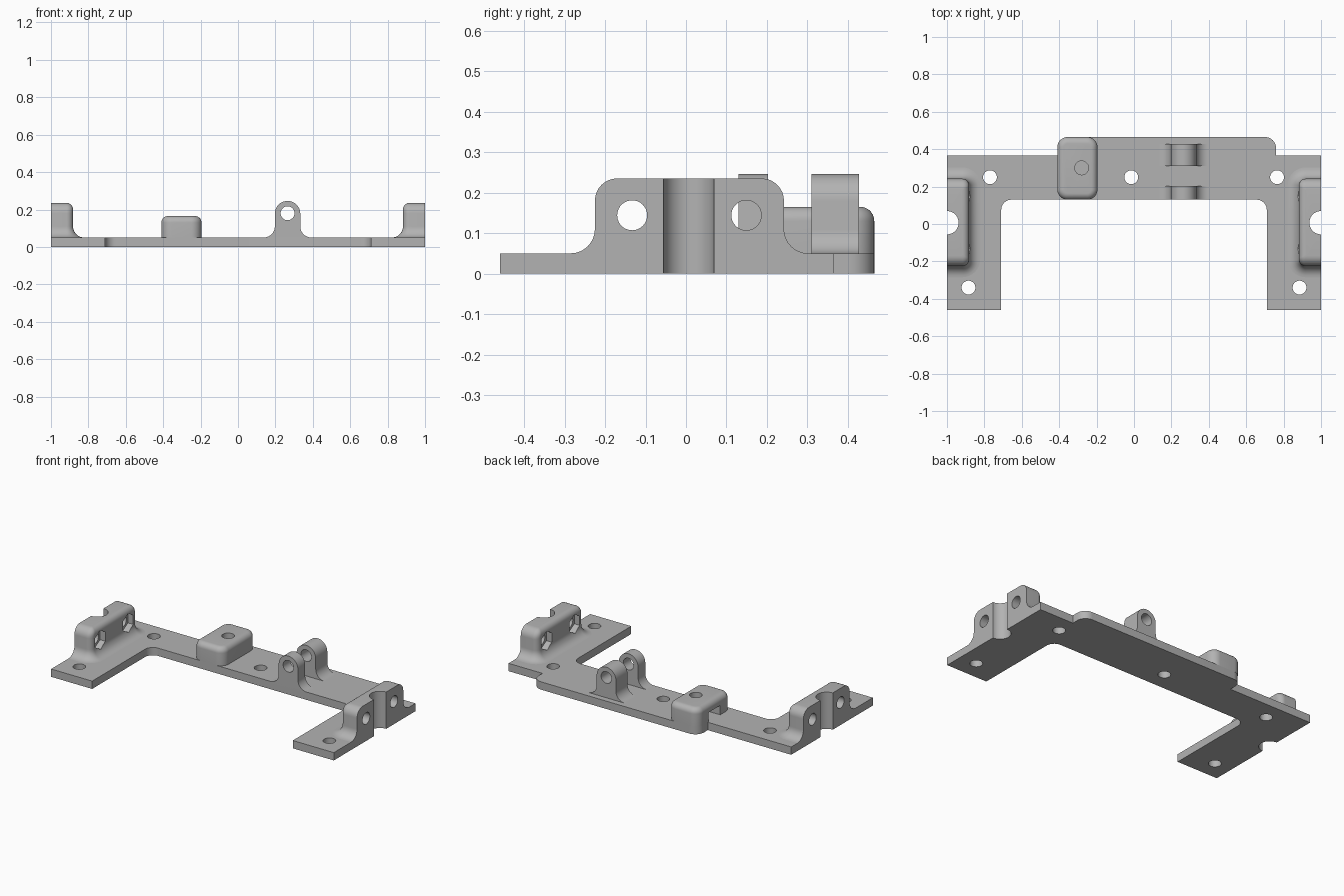
import bpy
import bmesh
from math import pi, sin, cos, sqrt
from mathutils import Vector, Matrix

if "Cube" in bpy.data.objects:
    bpy.data.objects.remove(bpy.data.objects["Cube"], do_unlink=True)

grey = bpy.data.materials.new("plain_grey")
grey.use_nodes = True
colour = (0.45, 0.45, 0.45, 1)
grey.diffuse_color = colour
grey.node_tree.nodes["Principled BSDF"].inputs["Base Color"].default_value = colour

PLATE = 0.05   # plate thickness
FILLET = 0.06  # blend at the foot of each raised part
HOLE = 0.037


def rounded(corners, steps=10):
    """Outline with each (x, y, radius) right-angle corner turned into an arc."""
    pts = []
    for i, (x, y, r) in enumerate(corners):
        p = Vector((x, y))
        if r == 0:
            pts.append(p)
            continue
        a = (Vector(corners[i - 1][:2]) - p).normalized()
        b = (Vector(corners[(i + 1) % len(corners)][:2]) - p).normalized()
        for k in range(steps + 1):
            t = pi / 2 * k / steps
            pts.append(p + r * (a * (1 - sin(t)) + b * (1 - cos(t))))
    return pts


def loft(name, rings):
    """Skin equal rings of 3D points and close both ends."""
    bm = bmesh.new()
    loops = [[bm.verts.new(p) for p in ring] for ring in rings]
    n = len(loops[0])
    for lo, hi in zip(loops, loops[1:]):
        for i in range(n):
            j = (i + 1) % n
            bm.faces.new((lo[i], lo[j], hi[j], hi[i]))
    bm.faces.new(loops[0][::-1])
    bm.faces.new(loops[-1])
    bmesh.ops.recalc_face_normals(bm, faces=bm.faces)
    mesh = bpy.data.meshes.new(name)
    bm.to_mesh(mesh)
    bm.free()
    mesh.materials.append(grey)
    obj = bpy.data.objects.new(name, mesh)
    bpy.context.collection.objects.link(obj)
    return obj


def rod(axis, centre, radius, length, sides=40):
    """Prism or cylinder cutter along the x, y or z axis."""
    turn = {"x": Matrix.Rotation(pi / 2, 3, "Y"),
            "y": Matrix.Rotation(pi / 2, 3, "X"),
            "z": Matrix.Identity(3)}[axis]
    rings = [[turn @ Vector((radius * cos(2 * pi * i / sides),
                             radius * sin(2 * pi * i / sides), h)) + Vector(centre)
              for i in range(sides)] for h in (-length / 2, length / 2)]
    return loft("cutter", rings)


def apply(obj, mod):
    bpy.ops.object.select_all(action="DESELECT")
    bpy.context.view_layer.objects.active = obj
    obj.select_set(True)
    bpy.ops.object.modifier_apply(modifier=mod.name)


def cut(obj, cutters):
    for c in cutters:
        mod = obj.modifiers.new("cut", "BOOLEAN")
        mod.operation = "DIFFERENCE"
        mod.solver = "EXACT"
        mod.object = c
        apply(obj, mod)
        bpy.data.objects.remove(c, do_unlink=True)


def finish(obj):
    bpy.ops.object.select_all(action="DESELECT")
    bpy.context.view_layer.objects.active = obj
    obj.select_set(True)
    bpy.ops.object.shade_smooth_by_angle(angle=pi / 6)


def heights(foot, top, r, steps=8):
    """Levels for a raised part: foot blend, then the rounded top."""
    levels = [PLATE + foot * (1 - cos(pi / 2 * k / steps)) for k in range(steps + 1)] if foot else [PLATE]
    return levels + [top - r + r * sin(pi / 2 * k / steps) for k in range(steps + 1)]


def spread(z, foot, top, r):
    """Outward (+) or inward (-) shift of a wall at height z."""
    if z < PLATE + foot:
        return foot - sqrt(max(0, foot ** 2 - (PLATE + foot - z) ** 2))
    if z > top - r:
        return sqrt(max(0, r ** 2 - (z - top + r) ** 2)) - r
    return 0


# Base plate
outline = rounded([(-1, -0.46, 0), (-0.71, -0.46, 0), (-0.71, 0.13, 0.055), (0.71, 0.13, 0.055),
                   (0.71, -0.46, 0), (1, -0.46, 0), (1, 0.365, 0), (0.76, 0.365, 0),
                   (0.76, 0.465, 0.06), (-0.41, 0.465, 0.06), (-0.41, 0.365, 0), (-1, 0.365, 0)])
plate = loft("base_plate", [[(p.x, p.y, z) for p in outline] for z in (0, PLATE)])
screws = [(-0.77, 0.25), (-0.015, 0.25), (0.765, 0.25), (-0.885, -0.34), (0.885, -0.34)]
cut(plate, [rod("z", (x, y, 0), HOLE, 0.4) for x, y in screws]
    + [rod("z", (s, 0.007, 0), 0.0625, 0.4) for s in (-1, 1)])
finish(plate)

# End brackets with a half-round groove, bolt holes and nut pockets
TOP, RX, RY = 0.235, 0.035, 0.055
rings = []
for z in heights(FILLET, TOP, RY):
    dx, dy = spread(z, FILLET, TOP, RX), spread(z, FILLET, TOP, RY)
    x, y0, y1 = 0.882 - dx, -0.225 - dy, 0.242 + dy
    r = max(0.01, 0.035 + dx)
    rings.append([(p.x, p.y, z) for p in
                  rounded([(1, y0, 0), (1, y1, 0), (x, y1, r), (x, y0, r)])])
bracket = loft("end_bracket", rings)
cut(bracket, [rod("z", (1, 0.007, 0.2), 0.0625, 0.6)])
for y in (-0.133, 0.149):
    cut(bracket, [rod("x", (1, y, 0.144), HOLE, 0.5),
                  rod("x", (0.88, y, 0.144), 0.06, 0.08, 6)])
mirror = bracket.modifiers.new("mirror", "MIRROR")
apply(bracket, mirror)
finish(bracket)

# Raised block with a top screw hole and a side nut slot
TOP, R = 0.165, 0.035
rings = []
for z in heights(0, TOP, R):
    d = spread(z, 0, TOP, R)
    x0, x1, y0, y1 = -0.41 - d, -0.195 + d, 0.13 - d, 0.465 + d
    r = 0.055 + d
    rings.append([(p.x, p.y, z) for p in
                  rounded([(x0, y0, r), (x1, y0, r), (x1, y1, r), (x0, y1, r)])])
block = loft("raised_block", rings)
slot = loft("cutter", [[(x, y, z) for x, y in ((-0.5, 0.24), (-0.225, 0.24), (-0.225, 0.36), (-0.5, 0.36))]
                       for z in (0.03, 0.11)])
cut(block, [slot, rod("z", (-0.28, 0.3, 0.17), HOLE, 0.16)])
finish(block)

# Pair of hinge lugs
CX, W = 0.265, 0.068
for name, y0, y1 in (("front_lug", 0.13, 0.203), ("back_lug", 0.31, 0.427)):
    profile = rounded([(CX - 0.135, 0.04, 0), (CX - 0.135, PLATE, 0), (CX - W, PLATE, FILLET),
                       (CX - W, 0.246, W), (CX + W, 0.246, W), (CX + W, PLATE, FILLET),
                       (CX + 0.135, PLATE, 0), (CX + 0.135, 0.04, 0)])
    # the two top arcs meet at one shared point
    profile = [p for i, p in enumerate(profile) if (p - profile[i - 1]).length > 1e-5]
    lug = loft(name, [[(p.x, y, p.y) for p in profile] for y in (y0, y1)])
    cut(lug, [rod("y", (CX, (y0 + y1) / 2, 0.18), HOLE, 0.4)])
    finish(lug)
